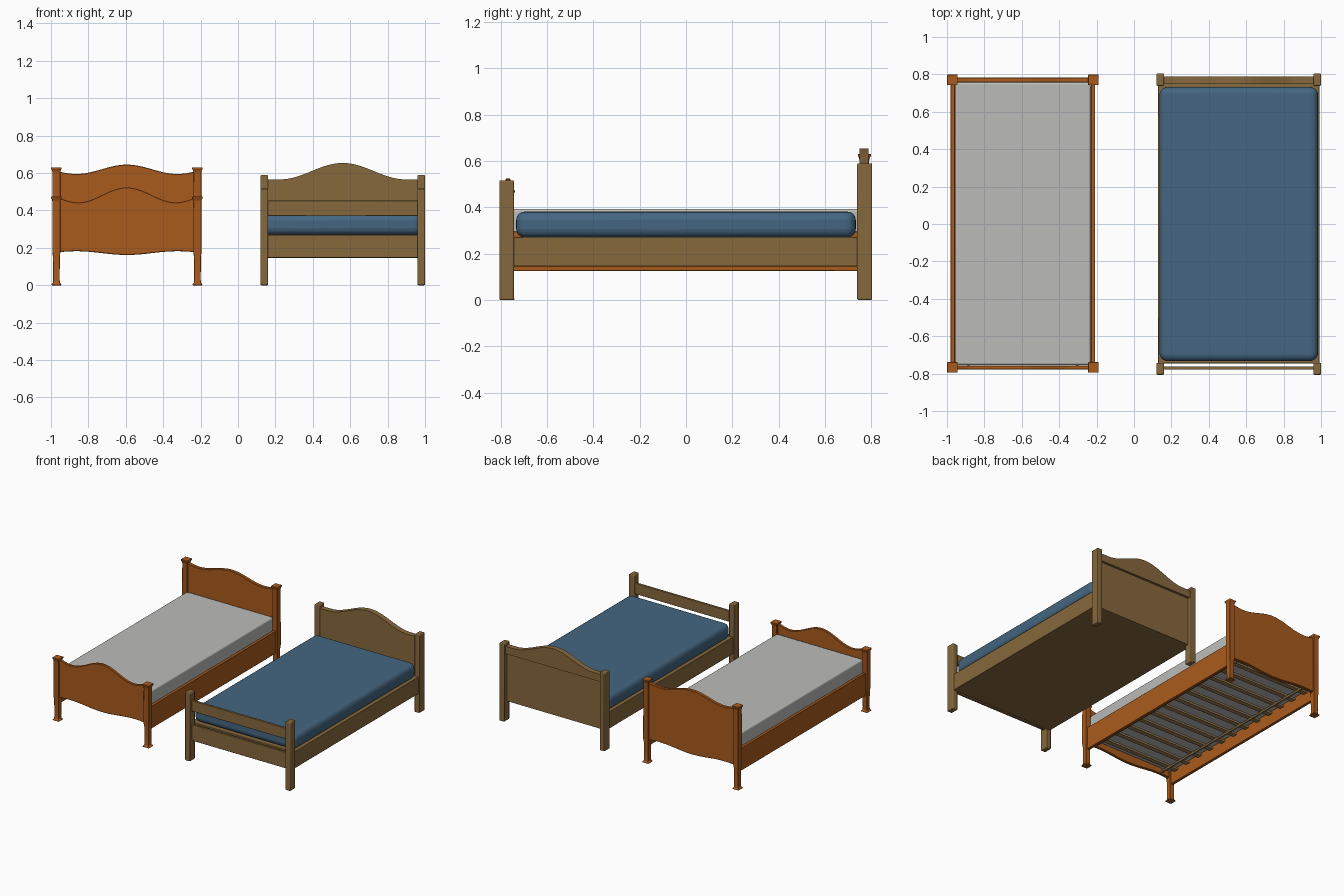
import bpy, bmesh, math

if "Cube" in bpy.data.objects:
    bpy.data.objects.remove(bpy.data.objects["Cube"])


def material(name, rgb):
    m = bpy.data.materials.new(name)
    m.diffuse_color = (*rgb, 1)
    m.use_nodes = True
    m.node_tree.nodes["Principled BSDF"].inputs["Base Color"].default_value = m.diffuse_color
    return m


ORANGE = material("orange wood", (0.40, 0.105, 0.012))
BROWN = material("brown wood", (0.245, 0.14, 0.047))
GREY = material("grey fabric", (0.50, 0.50, 0.49))
BLUE = material("blue fabric", (0.058, 0.133, 0.218))
TAN = material("tan slat wood", (0.34, 0.21, 0.09))


def finish(name, bm, mat, bevel=0.0, segments=2):
    bmesh.ops.recalc_face_normals(bm, faces=bm.faces)
    me = bpy.data.meshes.new(name)
    bm.to_mesh(me)
    bm.free()
    me.materials.append(mat)
    ob = bpy.data.objects.new(name, me)
    bpy.context.collection.objects.link(ob)
    if bevel:
        mod = ob.modifiers.new("bevel", 'BEVEL')
        mod.width, mod.segments = bevel, segments
        mod.limit_method = 'ANGLE'
    bpy.ops.object.select_all(action='DESELECT')
    ob.select_set(True)
    bpy.context.view_layer.objects.active = ob
    bpy.ops.object.shade_smooth_by_angle(angle=math.radians(35))
    return ob


def box(name, x, y, z, mat, bevel=0.0, segments=2):
    bm = bmesh.new()
    bmesh.ops.create_cube(bm, size=1)
    for v in bm.verts:
        v.co = [(a + b) / 2 + c * (b - a) for (a, b), c in zip((x, y, z), v.co)]
    return finish(name, bm, mat, bevel, segments)


def panel(name, cx, half, y0, y1, top, bottom, mat, bevel=0.003, n=40):
    """Board with shaped top and bottom edges, extruded along y."""
    us = [-half + 2 * half * i / n for i in range(n + 1)]
    outline = [(u, top(u)) for u in us] + [(u, bottom(u)) for u in reversed(us)]
    bm = bmesh.new()
    f = bm.faces.new([bm.verts.new((cx + u, y0, z)) for u, z in outline])
    r = bmesh.ops.extrude_face_region(bm, geom=[f])
    for v in r["geom"]:
        if isinstance(v, bmesh.types.BMVert):
            v.co.y = y1
    return finish(name, bm, mat, bevel, 1)


def square_post(name, x, y, sections, mat):
    """Square post from (height, half width) sections."""
    bm = bmesh.new()
    rings = [[bm.verts.new((x + sx * h, y + sy * h, z))
              for sx, sy in ((-1, -1), (1, -1), (1, 1), (-1, 1))] for z, h in sections]
    for a, b in zip(rings, rings[1:]):
        for i in range(4):
            bm.faces.new((a[i], a[(i + 1) % 4], b[(i + 1) % 4], b[i]))
    bm.faces.new(rings[0])
    bm.faces.new(rings[-1])
    return finish(name, bm, mat, 0.0015, 1)


def rounded_slab(name, x, y, z, radius, edge, mat):
    """Mattress: slab with rounded vertical corners and soft edges."""
    bm = bmesh.new()
    pts = []
    for k, (cx, cy) in enumerate(((x[1] - radius, y[1] - radius), (x[0] + radius, y[1] - radius),
                                  (x[0] + radius, y[0] + radius), (x[1] - radius, y[0] + radius))):
        for i in range(7):
            a = (k + i / 6) * math.pi / 2
            pts.append(bm.verts.new((cx + radius * math.cos(a), cy + radius * math.sin(a), z[0])))
    f = bm.faces.new(pts)
    r = bmesh.ops.extrude_face_region(bm, geom=[f])
    for v in r["geom"]:
        if isinstance(v, bmesh.types.BMVert):
            v.co.z = z[1]
    return finish(name, bm, mat, edge, 4)


# ---------- orange bed ----------
CX = -0.594


def wave(mid, amp, half_period=0.27):
    return lambda u: mid + amp * math.cos(math.pi * u / half_period)


# flared posts
for label, y, h in (("foot", -0.767, 0.474), ("head", 0.77, 0.63)):
    for side, s in (("left", -1), ("right", 1)):
        square_post(f"orange_{label}_post_{side}", CX + s * 0.377, y,
                    [(0, 0.026), (0.005, 0.026), (0.013, 0.019), (0.03, 0.0175), (0.15, 0.0185),
                     (0.18, 0.022), (h - 0.03, 0.021), (h - 0.017, 0.023), (h - 0.009, 0.028),
                     (h, 0.028)], ORANGE)

# wavy end boards
panel("orange_headboard", CX, 0.36, 0.757, 0.783, wave(0.62, 0.025), wave(0.172, -0.01), ORANGE)
panel("orange_footboard", CX, 0.36, -0.779, -0.757, wave(0.483, 0.04, 0.262),
      wave(0.172, -0.01), ORANGE)

# side rails with inner ledgers
for side, s in (("left", -1), ("right", 1)):
    a, b = sorted((CX + s * 0.364, CX + s * 0.386))
    box(f"orange_side_rail_{side}", (a, b), (-0.75, 0.75), (0.125, 0.295), ORANGE, 0.003)
    a, b = sorted((CX + s * 0.285, CX + s * 0.297))
    box(f"ledger_{side}", (a, b), (-0.757, 0.757), (0.193, 0.205), TAN)

# slats
for i in range(12):
    y = -0.69 + i * 1.38 / 11
    box(f"slat_{i + 1}", (CX - 0.364, CX + 0.364), (y - 0.018, y + 0.018), (0.205, 0.218), TAN)

rounded_slab("grey_mattress", (CX - 0.363, CX + 0.363), (-0.755, 0.757), (0.218, 0.393),
             0.02, 0.012, GREY)

# ---------- brown bed ----------
CX = 0.56

# plain square posts
for label, y0, y1, h in (("foot", -0.806, -0.743, 0.516), ("head", 0.739, 0.804, 0.589)):
    for side, s in (("left", -1), ("right", 1)):
        a, b = sorted((CX + s * 0.399, CX + s * 0.44))
        box(f"brown_{label}_post_{side}", (a, b), (y0, y1), (0, h), BROWN, 0.005)


def arch(u):
    t = min(abs(u) / 0.335, 1)
    return 0.566 + 0.088 * (1 + math.cos(math.pi * t)) / 2


# arched headboard with a thick crest applied to the back
panel("brown_headboard", CX, 0.405, 0.748, 0.770, arch, lambda u: 0.145, BROWN, 0)
panel("brown_headboard_crest", CX, 0.405, 0.770, 0.788, arch, lambda u: 0.51, BROWN, 0)

# footboard rails
for label, z in (("top", (0.37, 0.452)), ("lower", (0.148, 0.27))):
    box(f"brown_footboard_{label}_rail", (CX - 0.405, CX + 0.405), (-0.779, -0.761), z,
        BROWN, 0.003)

# closed base
box("brown_base", (CX - 0.432, CX + 0.432), (-0.746, 0.75), (0.145, 0.272), BROWN, 0.003)

rounded_slab("blue_mattress", (CX - 0.424, CX + 0.424), (-0.733, 0.733), (0.27, 0.381),
             0.045, 0.036, BLUE)
